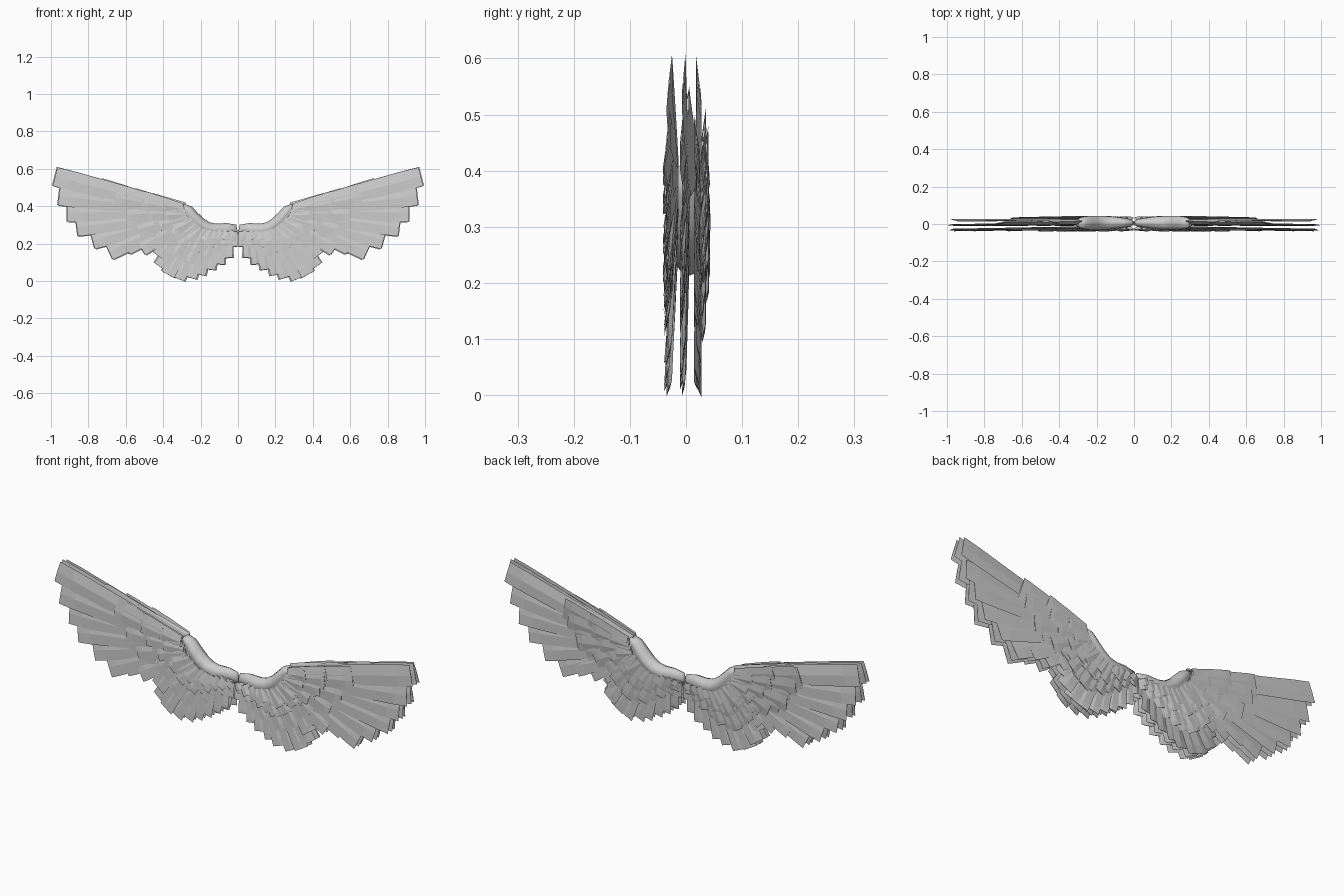
import bpy, bmesh, math
from mathutils import Vector

if "Cube" in bpy.data.objects:
    bpy.data.objects.remove(bpy.data.objects["Cube"])


def lerp_path(pts, t):
    """Point at t (0..1) along evenly spaced control points."""
    f = t * (len(pts) - 1)
    i = min(int(f), len(pts) - 2)
    return Vector(pts[i]).lerp(Vector(pts[i + 1]), f - i)


def finish(name, bm, smooth=False):
    bmesh.ops.recalc_face_normals(bm, faces=bm.faces)
    me = bpy.data.meshes.new(name)
    bm.to_mesh(me)
    bm.free()
    ob = bpy.data.objects.new(name, me)
    bpy.context.collection.objects.link(ob)
    for p in me.polygons:
        p.use_smooth = smooth
    m = ob.modifiers.new("mirror", 'MIRROR')
    m.use_clip = False
    m.merge_threshold = 0.0001
    return ob


def loft(bm, rings):
    rows = [[bm.verts.new(p) for p in r] for r in rings]
    n = len(rows[0])
    for a, b in zip(rows, rows[1:]):
        for i in range(n):
            j = (i + 1) % n
            bm.faces.new((a[i], a[j], b[j], b[i]))
    bm.faces.new(rows[0])
    bm.faces.new(rows[-1])


def feather(bm, root, tip, w0, w1, y0, y1, thick, tilt):
    """Square-ended blade with a thin diamond section."""
    d = (tip - root).normalized()
    side = Vector((-d.y, d.x))
    rings = []
    for s, w, th in ((0, w0, thick), (0.45, w0 * .3 + w1 * .7, thick),
                     (0.88, w1, thick * .8), (1, w1 * .98, thick * .25)):
        c = root.lerp(tip, s)
        y = y0 + (y1 - y0) * s
        ring = []
        for u, v in ((.5, 0), (0, 1), (-.5, 0), (0, -1)):
            p = c + side * (u * w)
            ring.append((max(p.x, 0.002), y + v * th + u * 2 * tilt, p.y))
        rings.append(ring)
    loft(bm, rings)


def fan(name, roots, tips, n, w0, w1, y0, y1, thick=.005, tilt=.004):
    """Row of n overlapping feathers; widths are (first, last)."""
    bm = bmesh.new()
    for i in range(n):
        t = i / (n - 1)
        wobble = .002 * (-1) ** i
        feather(bm, lerp_path(roots, t), lerp_path(tips, t), w0,
                w1[0] + (w1[1] - w1[0]) * t, y0, y1 + wobble, thick, tilt)
    return finish(name, bm)


# Root and tip lines in (x, z)
wrist = [(.30, .385), (.29, .355), (.27, .33)]
elbow = [(.02, .265), (.12, .265), (.20, .285), (.27, .34)]
primary_tips = [(.978, .558), (.957, .455), (.912, .367), (.862, .288),
                (.778, .218), (.69, .158), (.60, .185), (.52, .178), (.45, .185)]
secondary_tips = [(.025, .185), (.055, .125), (.10, .09), (.15, .062),
                  (.205, .035), (.255, .018), (.32, .012), (.375, .035),
                  (.415, .075), (.42, .13)]

# Three sheets of flight feathers
for label, y0, y1, tilt in (("front", -.018, -.032, .005),
                            ("middle", .002, -.006, .003),
                            ("back", .022, .021, -.005)):
    dx = {"front": 0, "middle": .004, "back": -.006}[label]
    shift = lambda pts: [(x + dx, z + dx * .5) for x, z in pts]
    fan("primary_feathers_" + label, wrist, shift(primary_tips), 9,
        .06, (.105, .095), y0, y1, tilt=tilt)
    fan("secondary_feathers_" + label, elbow, shift(secondary_tips), 10,
        .05, (.05, .085), y0, y1, tilt=tilt)

# Covert layers on both faces
for label, s in (("front", -1), ("back", 1)):
    fan("long_primary_coverts_" + label, wrist,
        [(.65, .475), (.66, .44), (.60, .375), (.58, .31), (.52, .265), (.44, .235), (.38, .21)],
        9, .06, (.085, .08), s * .026 + .002, s * .031, tilt=.003)
    fan("long_secondary_coverts_" + label, elbow,
        [(.03, .215), (.10, .175), (.17, .13), (.24, .10), (.31, .11), (.36, .15), (.39, .20)],
        10, .05, (.04, .08), s * .026 + .004, s * .030, tilt=.003)
    fan("middle_primary_coverts_" + label, wrist,
        [(.51, .445), (.50, .40), (.47, .345), (.41, .29), (.35, .25)],
        8, .06, (.075, .07), s * .030 + .003, s * .035, tilt=.003)
    fan("middle_secondary_coverts_" + label, elbow,
        [(.035, .235), (.11, .21), (.18, .175), (.25, .16), (.31, .20), (.34, .25)],
        10, .05, (.04, .07), s * .031 + .005, s * .035, tilt=.003)
    fan("short_coverts_" + label, elbow[1:] + wrist[:1],
        [(.13, .22), (.21, .205), (.29, .225), (.35, .29), (.39, .36), (.40, .405)],
        10, .05, (.06, .06), s * .031 + .005, s * .037, tilt=.002)

# Leading-edge feathers closing the straight upper outline
fan("leading_edge_feathers", [(.285, .395), (.285, .375)],
    [(.46, .446), (.56, .468), (.65, .48), (.74, .51)], 4, .05, (.05, .085), .012, .004, .012)

# Rounded arm, laid as three nested sleeves
arm = [(.004, .25, .012, .008), (.018, .262, .040, .018), (.06, .263, .047, .026),
       (.12, .260, .047, .033), (.17, .270, .047, .036), (.215, .298, .048, .037),
       (.25, .338, .044, .036), (.275, .375, .036, .032), (.30, .397, .022, .022)]
for k, (zs, ys) in enumerate(((1.0, .90), (.88, .98), (.72, 1.04))):
    bm = bmesh.new()
    rings = []
    for i, (x, z, rz, ry) in enumerate(arm):
        a, b = arm[max(i - 1, 0)], arm[min(i + 1, len(arm) - 1)]
        d = Vector((b[0] - a[0], b[1] - a[1])).normalized()
        side = Vector((-d.y, d.x))
        ring = []
        for j in range(14):
            t = 2 * math.pi * j / 14
            off = rz * (1 - zs) * .9
            p = Vector((x, z)) + side * (rz * zs * math.cos(t) + off)
            ring.append((max(p.x, .001), .006 + ry * ys * math.sin(t), p.y))
        rings.append(ring)
    loft(bm, rings)
    finish("arm_sleeve_%d" % (k + 1), bm, smooth=True)
